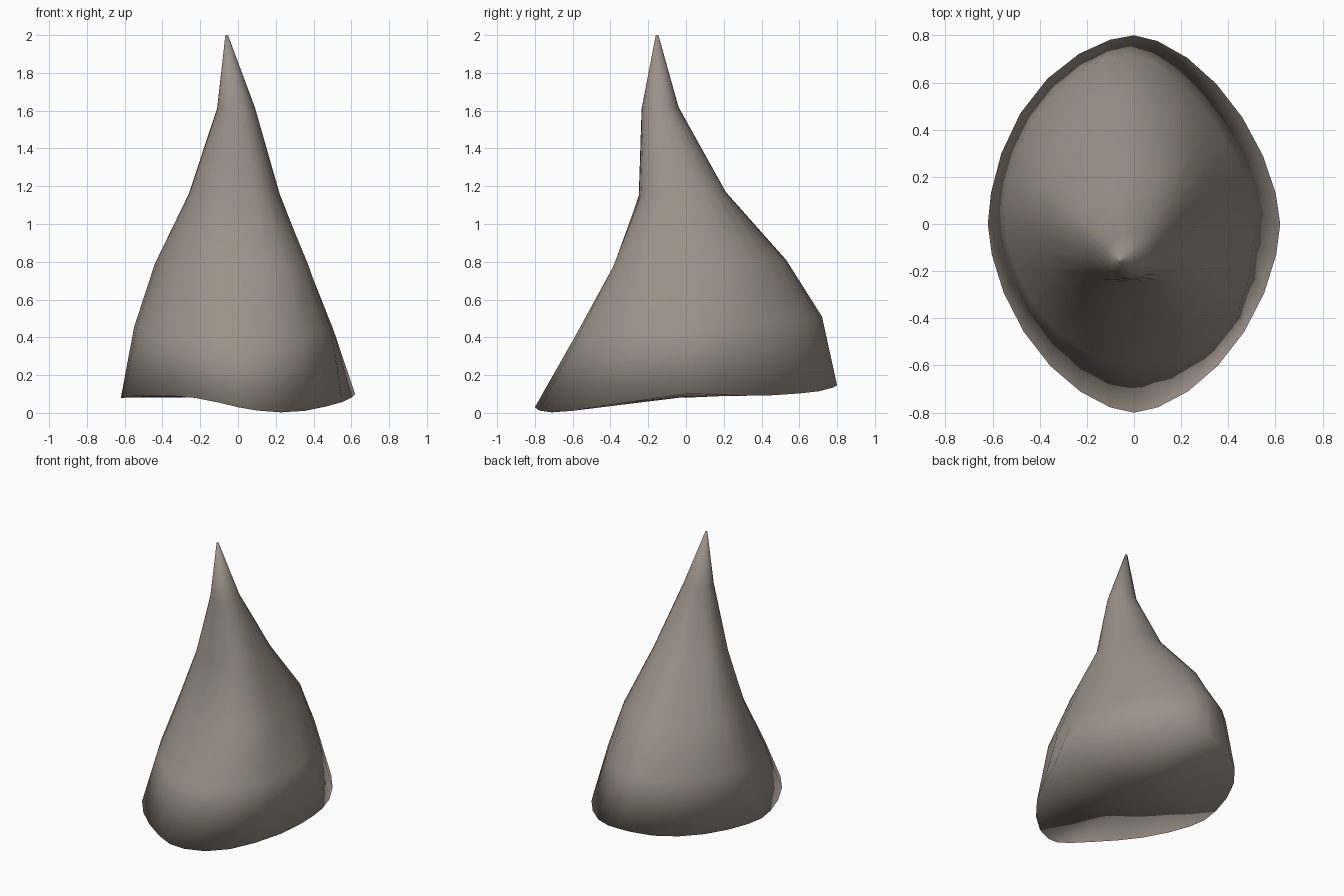
import bpy, bmesh, math

if "Cube" in bpy.data.objects:
    bpy.data.objects.remove(bpy.data.objects["Cube"])

SIDES = 28
# rings: x_left, x_right, y_front, y_back, z_front, z_back, superellipse power,
# then bulge of the back-right, back-left, front-left and front-right quarters
RINGS = [
    (-0.62, 0.62, -0.80, 0.80, None, None, 1.65, (0.0, 0.03, 0.01, 0.01)),
    (-0.55, 0.50, -0.59, 0.72, 0.40, 0.51, 1.7, (-0.03, 0.01, 0.02, 0.10)),
    (-0.44, 0.36, -0.38, 0.53, 0.77, 0.81, 1.85, (0.01, -0.04, 0.0, 0.10)),
    (-0.26, 0.22, -0.25, 0.21, 1.15, 1.17, 2.0, (0.02, -0.04, 0.02, 0.02)),
    (-0.11, 0.09, -0.235, -0.04, 1.61, 1.62, 2.0, (0, 0, 0, 0)),
    (-0.067, -0.053, -0.16, -0.146, 2.0, 2.0, 2.0, (0, 0, 0, 0)),
]
# height of the wavy base edge every 30 degrees, counter-clockwise from +x
RIM = [0.10, 0.09, 0.11, 0.145, 0.12, 0.10, 0.08, 0.09, 0.085, 0.03, 0.003, 0.05]


def rim_height(a):
    t = a / (2 * math.pi) * 12
    i, f = int(t), t - int(t)
    p0, p1, p2, p3 = (RIM[(i + j) % 12] for j in (-1, 0, 1, 2))
    h = p1 + f / 2 * (p2 - p0 + f * (2 * p0 - 5 * p1 + 4 * p2 - p3
                                     + f * (3 * (p1 - p2) + p3 - p0)))
    return max(h, 0)


def power(v, e):
    return math.copysign(abs(v) ** e, v)


bm = bmesh.new()
loops = []
for xl, xr, yf, yb, zf, zb, p, bulge in RINGS:
    loop = []
    for k in range(SIDES):
        a = 2 * math.pi * k / SIDES
        c, s = power(math.cos(a), 2 / p), power(math.sin(a), 2 / p)
        b = bulge[int(4 * k / SIDES)] * math.sin(2 * a) ** 2
        x = (xl + xr) / 2 + (xr - xl) / 2 * c + b * math.cos(a)
        y = (yf + yb) / 2 + (yb - yf) / 2 * s + b * math.sin(a)
        z = rim_height(a) if zf is None else (zf + zb) / 2 + (zb - zf) / 2 * s
        loop.append(bm.verts.new((x, y, z)))
    loops.append(loop)

# side walls
for lo, hi in zip(loops, loops[1:]):
    for k in range(SIDES):
        n = (k + 1) % SIDES
        bm.faces.new((lo[k], lo[n], hi[n], hi[k]))

# tip and underside
bm.faces.new(loops[-1])
centre = bm.verts.new((0, 0, 0.085))
for k in range(SIDES):
    bm.faces.new((loops[0][(k + 1) % SIDES], loops[0][k], centre))

bmesh.ops.recalc_face_normals(bm, faces=bm.faces)
for f in bm.faces:
    f.smooth = True
mesh = bpy.data.meshes.new("curved_spike")
bm.to_mesh(mesh)
bm.free()

# dull brown-grey colour
mat = bpy.data.materials.new("horn_grey")
mat.diffuse_color = (0.33, 0.285, 0.25, 1)
mat.use_nodes = True
mat.node_tree.nodes["Principled BSDF"].inputs["Base Color"].default_value = mat.diffuse_color
mesh.materials.append(mat)
bpy.context.collection.objects.link(bpy.data.objects.new("curved_spike", mesh))
